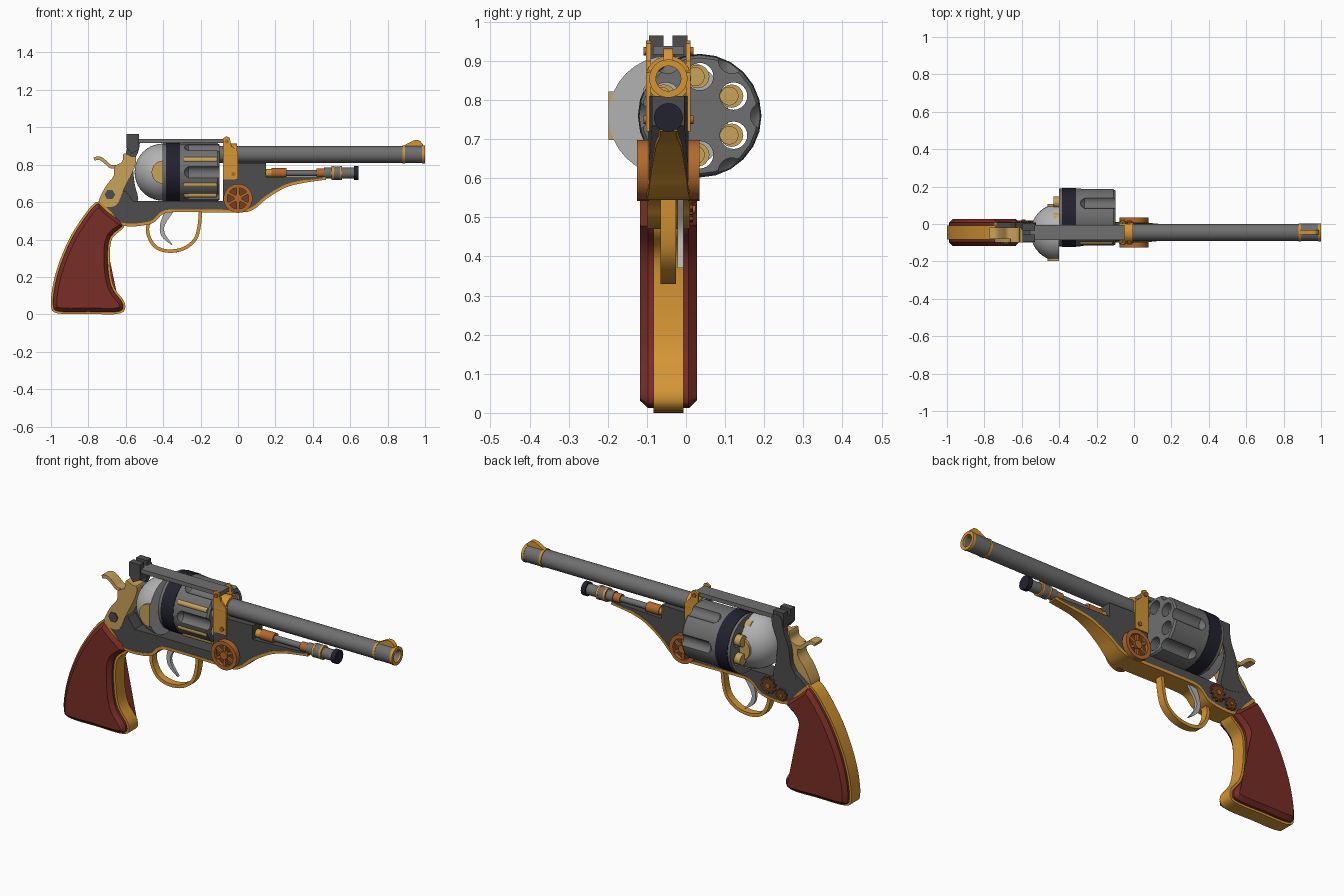
import bpy, bmesh
from math import sin, cos, pi, radians, sqrt
from mathutils import Vector

if "Cube" in bpy.data.objects:
    bpy.data.objects.remove(bpy.data.objects["Cube"])

MID = -.045          # centre plane of the body
BARREL_Z = .855


def material(name, *rgb):
    mat = bpy.data.materials.new(name)
    mat.use_nodes = True
    mat.diffuse_color = (*rgb, 1)
    mat.node_tree.nodes["Principled BSDF"].inputs["Base Color"].default_value = (*rgb, 1)
    return mat


gold = material("gold", .66, .3, .035)
brass = material("pale_brass", .58, .36, .1)
copper = material("copper", .45, .14, .025)
bronze = material("dark_bronze", .16, .05, .015)
wood = material("red_wood", .19, .026, .019)
iron = material("dark_iron", .075, .075, .075)
steel = material("steel", .16, .16, .16)
silver = material("silver", .45, .45, .45)
navy = material("navy_black", .016, .016, .03)


def finish(name, bm, mat):
    bmesh.ops.remove_doubles(bm, verts=bm.verts, dist=.00005)
    bmesh.ops.recalc_face_normals(bm, faces=bm.faces)
    mesh = bpy.data.meshes.new(name)
    bm.to_mesh(mesh)
    bm.free()
    mesh.materials.append(mat)
    obj = bpy.data.objects.new(name, mesh)
    bpy.context.collection.objects.link(obj)
    smooth(obj)
    return obj


def smooth(obj):
    bpy.ops.object.select_all(action='DESELECT')
    obj.select_set(True)
    bpy.context.view_layer.objects.active = obj
    bpy.ops.object.shade_smooth_by_angle(angle=radians(32))


def curve(pts, closed=False, steps=4):
    """Smooth path through the points."""
    n, out = len(pts), []
    get = lambda i: Vector(pts[i % n] if closed else pts[max(0, min(n - 1, i))])
    for i in range(n if closed else n - 1):
        a, b, c, d = (get(i + k) for k in (-1, 0, 1, 2))
        for s in range(steps):
            t = s / steps
            out.append(b + (c - a) * t / 2 + (a * 2 - b * 5 + c * 4 - d) * t * t / 2
                       + (b * 3 - a - c * 3 + d) * t ** 3 / 2)
    return out if closed else out + [get(n - 1)]


def offset(pts, dist, closed=True):
    n, out = len(pts), []
    for i, p in enumerate(pts):
        a = pts[(i - 1) % n] if closed or i else p
        b = pts[(i + 1) % n] if closed or i < n - 1 else p
        d = (Vector(b) - Vector(a)).normalized()
        out.append(Vector(p) + Vector((d.y, -d.x)) * dist)
    return out


def prism(name, pts, layers, mat, taper=False):
    """Side outline lofted through (y, outline) layers; layers may be two y values."""
    bm = bmesh.new()
    rings = []
    for layer in layers:
        y, outline = layer if isinstance(layer, tuple) else (layer, pts)
        ring = []
        for x, z in outline:
            width = 1 - max(0, min(.6, (x - .05) * 2)) if taper else 1
            ring.append(bm.verts.new((x, MID + (y - MID) * width, z)))
        rings.append(ring)
    for a, b in zip(rings, rings[1:]):
        for i in range(len(a)):
            j = (i + 1) % len(a)
            bm.faces.new((a[i], a[j], b[j], b[i]))
    bm.faces.new(rings[0])
    bm.faces.new(rings[-1])
    return finish(name, bm, mat)


def strip(name, path, thick, y0, y1, mat, taper=False):
    half = thick / 2
    outline = offset(path, half, False) + offset(path, -half, False)[::-1]
    return prism(name, outline, [y0, y1], mat, taper)


def box(name, x0, x1, y0, y1, z0, z1, mat):
    return prism(name, [(x0, z0), (x1, z0), (x1, z1), (x0, z1)], [y0, y1], mat)


def lathe(name, profile, centre, mat, axis='x', closed=False, seg=24):
    """Turn (along, radius) points around the x or y axis."""
    bm = bmesh.new()
    rings = []
    for t, r in profile:
        ring = []
        for k in range(seg):
            u, v = r * cos(2 * pi * k / seg), centre[1] + r * sin(2 * pi * k / seg)
            ring.append(bm.verts.new((t, centre[0] + u, v) if axis == 'x' else (centre[0] + u, t, v)))
        rings.append(ring)
    pairs = list(zip(rings, rings[1:])) + ([(rings[-1], rings[0])] if closed else [])
    for a, b in pairs:
        for i in range(seg):
            j = (i + 1) % seg
            bm.faces.new((a[i], a[j], b[j], b[i]))
    return finish(name, bm, mat)


def rod(name, t0, t1, r, centre, mat, axis='x', seg=24):
    return lathe(name, [(t0, 0), (t0, r), (t1, r), (t1, 0)], centre, mat, axis, seg=seg)


def tube(name, t0, t1, r, inner, centre, mat, axis='x'):
    return lathe(name, [(t0, inner), (t0, r), (t1, r), (t1, inner)], centre, mat, axis, True)


def cut(obj, cutter):
    mod = obj.modifiers.new("cut", 'BOOLEAN')
    mod.operation, mod.solver, mod.object = 'DIFFERENCE', 'EXACT', cutter
    bpy.context.view_layer.objects.active = obj
    bpy.ops.object.modifier_apply(modifier=mod.name)
    bpy.data.objects.remove(cutter)


# grip: gold core with wooden slabs on both sides
core = curve([(-.76, .6), (-.87, .46), (-.94, .32), (-.985, .18), (-1, .05), (-.965, .005), (-.8, .002),
              (-.63, .005), (-.605, .06), (-.66, .14), (-.68, .22), (-.685, .33), (-.67, .41),
              (-.605, .48), (-.69, .56)], True)
prism("grip_core", core, [MID - .038, MID + .038], gold)
panel, inner = offset(core, -.012), offset(core, -.032)
prism("grip_panels", panel, [(MID - .073, inner), (MID - .052, panel),
                             (MID + .052, panel), (MID + .073, inner)], wood)

# frame with its gold edging
belly = curve([(.47, .727), (.35, .71), (.25, .684), (.15, .625), (.08, .568), (0, .552), (-.3, .554),
               (-.4, .545), (-.47, .49), (-.62, .482), (-.69, .55), (-.74, .6)])
prism("frame", [(-.66, .66), (-.6, .66), (-.56, .605), (-.08, .605), (-.08, .81), (.15, .81),
                (.15, .735), (.47, .737)] + belly, [MID - .052, MID + .052], iron, True)
strip("frame_edging", belly, .015, MID - .055, MID + .055, gold, True)
prism("rear_frame", curve([(-.67, .62), (-.54, .6), (-.553, .7), (-.56, .8), (-.53, .88), (-.53, .94),
                           (-.58, .94), (-.6, .86), (-.63, .78), (-.64, .7)], True), [-.03, .008], iron)
box("top_strap", -.55, -.05, -.085, -.005, .916, .938, steel)

# rear sight with notch
prism("rear_sight_base", [(-.57, .86), (-.53, .88), (-.53, .935), (-.595, .935), (-.595, .89)],
      [-.095, .004], iron)
for y in (-.095, -.034):
    box("rear_sight_ear", -.595, -.53, y, y + .038, .93, .965, iron)

# hammer
prism("hammer", curve([(-.66, .79), (-.62, .815), (-.61, .86), (-.57, .845), (-.545, .84), (-.555, .78),
                       (-.61, .67), (-.65, .585), (-.71, .575), (-.745, .6), (-.71, .68), (-.665, .74)],
                      True), [-.1, -.02], brass)
strip("hammer_spur", curve([(-.64, .79), (-.68, .79), (-.71, .815), (-.74, .835), (-.77, .83)]),
      .018, -.08, -.02, brass)
rod("hammer_screw", -.107, -.09, .028, (-.685, .64), iron, 'y', 6)

# recoil dome and loading gate
dome = [(-.4, 0)] + [(-.4 - .153 * sin(a * pi / 20), .153 * cos(a * pi / 20)) for a in range(11)]
lathe("recoil_dome", dome, (MID, .76), silver, seg=32)
gate = [(-.4 - .062 * cos(a), .76 + .062 * sin(a)) for a in (pi * (k / 12 - .5) for k in range(13))]
prism("loading_gate", gate, [-.198, .108], brass)

# swung-out drum
hub = (.035, .76)
drum = lathe("drum", [(-.4, 0), (-.4, .155), (-.11, .155), (-.1, .148), (-.1, 0)], hub, steel)
for k in range(6):
    a, b = k * pi / 3, (k + .5) * pi / 3
    flute = [(-.29, 0), (-.283, .02), (-.265, .035), (-.05, .035), (-.05, 0)]
    cut(drum, lathe("flute_cutter", flute, (hub[0] + .165 * cos(a), hub[1] + .165 * sin(a)), steel))
    cy, cz = hub[0] + .1 * cos(b), hub[1] + .1 * sin(b)
    cut(drum, rod("chamber_cutter", -.5, 0, .035, (cy, cz), steel))
    rod("cartridge", -.39, -.14, .024, (cy - .011, cz), brass, seg=16)
    rod("cartridge_rim", -.43, -.385, .03, (cy - .005, cz), brass, seg=16)
smooth(drum)
tube("drum_band", -.385, -.31, .158, .15, hub, navy)
for z in (.825, .695, .64):
    y = hub[0] - sqrt(.155 ** 2 - (z - hub[1]) ** 2)
    rod("drum_inlay", -.29, -.115, .016, (y + .012, z), brass, seg=12)

# barrel, muzzle and front sight
bore = (MID, BARREL_Z)
tube("barrel", -.1, .99, .045, .032, bore, steel)
tube("muzzle_sleeve", .89, .99, .047, .04, bore, steel)
tube("sleeve_ring", .88, .893, .049, .04, bore, gold)
tube("muzzle_ring", .985, 1, .049, .032, bore, gold)
prism("front_sight", curve([(.885, .895), (.92, .92), (.95, .932), (.975, .925), (.985, .895)], True),
      [MID - .012, MID + .012], gold)

# barrel bracket
tube("bracket_collar", -.08, -.005, .058, .044, bore, gold)
bracket = [(-.08, .72), (0, .72), (0, .87), (-.035, .9), (-.045, .945), (-.062, .952), (-.08, .94)]
for side in (-1, 1):
    y = MID + side * .051
    prism("bracket_cheek", bracket, [y - .006, y + .006], gold)
    for x, z in ((-.06, .925), (-.025, .75)):
        rod("bracket_screw", y, y + side * .013, .011, (x, z), copper, 'y', 12)

# pivot wheels on both sides
wheel = (0, .62)
for side in (-1, 1):
    y0, y1 = MID + side * .05, MID + side * .08
    tube("wheel_rim", y0, y1, .078, .057, wheel, copper, 'y')
    rod("wheel_plate", y0, MID + side * .062, .06, wheel, bronze, 'y')
    rod("wheel_hub", y0, y1, .022, wheel, copper, 'y', 16)
    for k in range(6):
        a = k * pi / 3 + pi / 6
        path = [Vector(wheel), Vector((.062 * cos(a), wheel[1] + .062 * sin(a)))]
        strip("wheel_spoke", path, .014, y0, MID + side * .073, copper)

# loading rod under the barrel
lever = (MID, .755)
for name, x0, x1, r, mat in (
        ("socket", .14, .2, .022, gold), ("rear_cuff", .18, .26, .027, copper),
        ("shaft", .25, .43, .016, steel), ("front_cuff", .42, .47, .024, copper),
        ("body", .46, .62, .029, steel), ("ring_a", .5, .512, .037, gold),
        ("grip_ring", .512, .545, .036, steel), ("ring_b", .545, .557, .037, gold),
        ("tip", .62, .645, .037, navy)):
    rod("loading_rod_" + name, x0, x1, r, lever, mat)

# trigger and guard
guard = curve([(-.44, .53), (-.48, .48), (-.478, .42), (-.44, .36), (-.37, .338), (-.29, .352),
               (-.23, .4), (-.208, .47), (-.2, .555)])
strip("trigger_guard", guard, .018, MID - .02, MID + .02, gold)
prism("trigger", curve([(-.38, .56), (-.415, .49), (-.41, .42), (-.35, .37), (-.39, .43), (-.39, .48),
                        (-.34, .56)], True), [-.022, -.006], silver)

# gears on the far side
for (x, z), size, teeth in (((-.51, .552), .046, 10), ((-.59, .52), .034, 8)):
    outline = [(x + r * cos(2 * pi * (k + s) / teeth), z + r * sin(2 * pi * (k + s) / teeth))
               for k in range(teeth) for s, r in ((0, size * .75), (.3, size * .75), (.45, size), (.85, size))]
    prism("gear", outline, [0, .018], bronze)
    rod("gear_pin", 0, .024, size * .3, (x, z), copper, 'y', 12)
